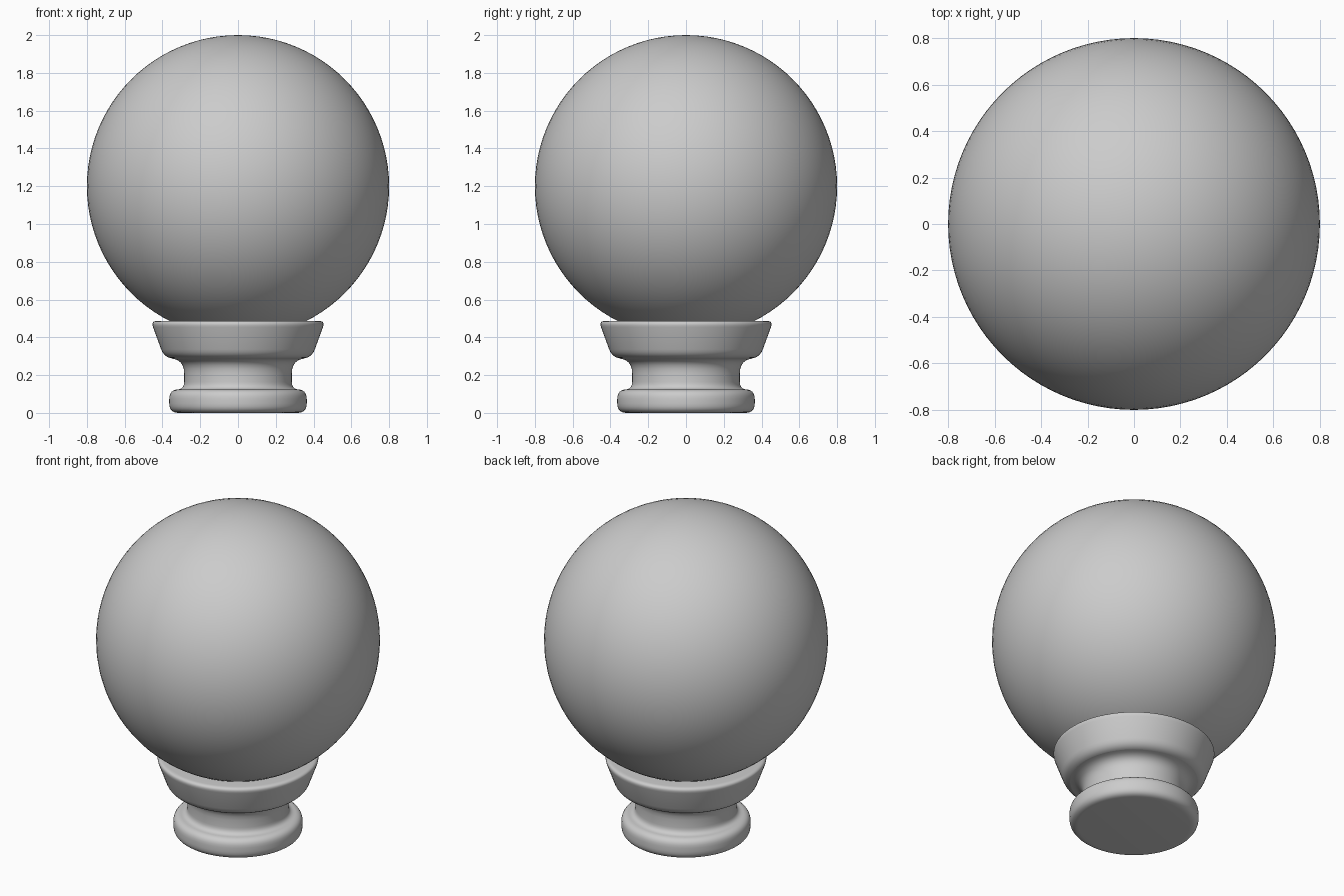
import bpy, bmesh, math
from mathutils import Vector

cube = bpy.data.objects.get("Cube")
if cube:
    bpy.data.objects.remove(cube, do_unlink=True)

# Single neutral grey
grey = bpy.data.materials.new("plain_grey")
grey.use_nodes = True
COLOUR = (0.6, 0.6, 0.6, 1)
grey.diffuse_color = COLOUR
grey.node_tree.nodes["Principled BSDF"].inputs["Base Color"].default_value = COLOUR


def finish(obj, angle):
    obj.data.materials.append(grey)
    bpy.ops.object.select_all(action="DESELECT")
    obj.select_set(True)
    bpy.context.view_layer.objects.active = obj
    bpy.ops.object.shade_smooth_by_angle(angle=math.radians(angle))


def lathe(name, profile, steps=96):
    """Spin an (r, z) profile around the vertical axis."""
    bm = bmesh.new()
    verts = [bm.verts.new((r, 0, z)) for r, z in profile]
    edges = [bm.edges.new(pair) for pair in zip(verts, verts[1:])]
    bmesh.ops.spin(bm, geom=verts + edges, cent=(0, 0, 0), axis=(0, 0, 1),
                   angle=math.tau, steps=steps)
    bmesh.ops.remove_doubles(bm, verts=bm.verts, dist=0.0001)
    bmesh.ops.recalc_face_normals(bm, faces=bm.faces)
    mesh = bpy.data.meshes.new(name)
    bm.to_mesh(mesh)
    bm.free()
    obj = bpy.data.objects.new(name, mesh)
    bpy.context.collection.objects.link(obj)
    finish(obj, 35)


def rounded(corners, n=6):
    """Round each (r, z, radius) corner with a short curve."""
    pts = [Vector(c[:2]) for c in corners]
    out = [pts[0]]
    for a, b, c, corner in zip(pts, pts[1:], pts[2:], corners[1:]):
        size = corner[2]
        start = b + (a - b).normalized() * size
        end = b + (c - b).normalized() * size
        for i in range(n + 1):
            t = i / n
            out.append(start * (1 - t) ** 2 + b * 2 * t * (1 - t) + end * t * t)
    return out + [pts[-1]]


# Large ball
bpy.ops.mesh.primitive_uv_sphere_add(segments=96, ring_count=48, radius=0.8,
                                     location=(0, 0, 1.2))
ball = bpy.context.object
ball.name = "ball"
finish(ball, 60)

# Turned pedestal: foot disc, concave neck and flared collar
lathe("pedestal", rounded([
    (0, 0, 0),
    (0.364, 0, 0.05),
    (0.364, 0.124, 0.05),
    (0.285, 0.124, 0.04),
    (0.285, 0.285, 0.075),
    (0.39, 0.29, 0.05),
    (0.462, 0.487, 0.035),
    (0.33, 0.487, 0),
])[:-1] + [Vector((0.33, 0.487))])
